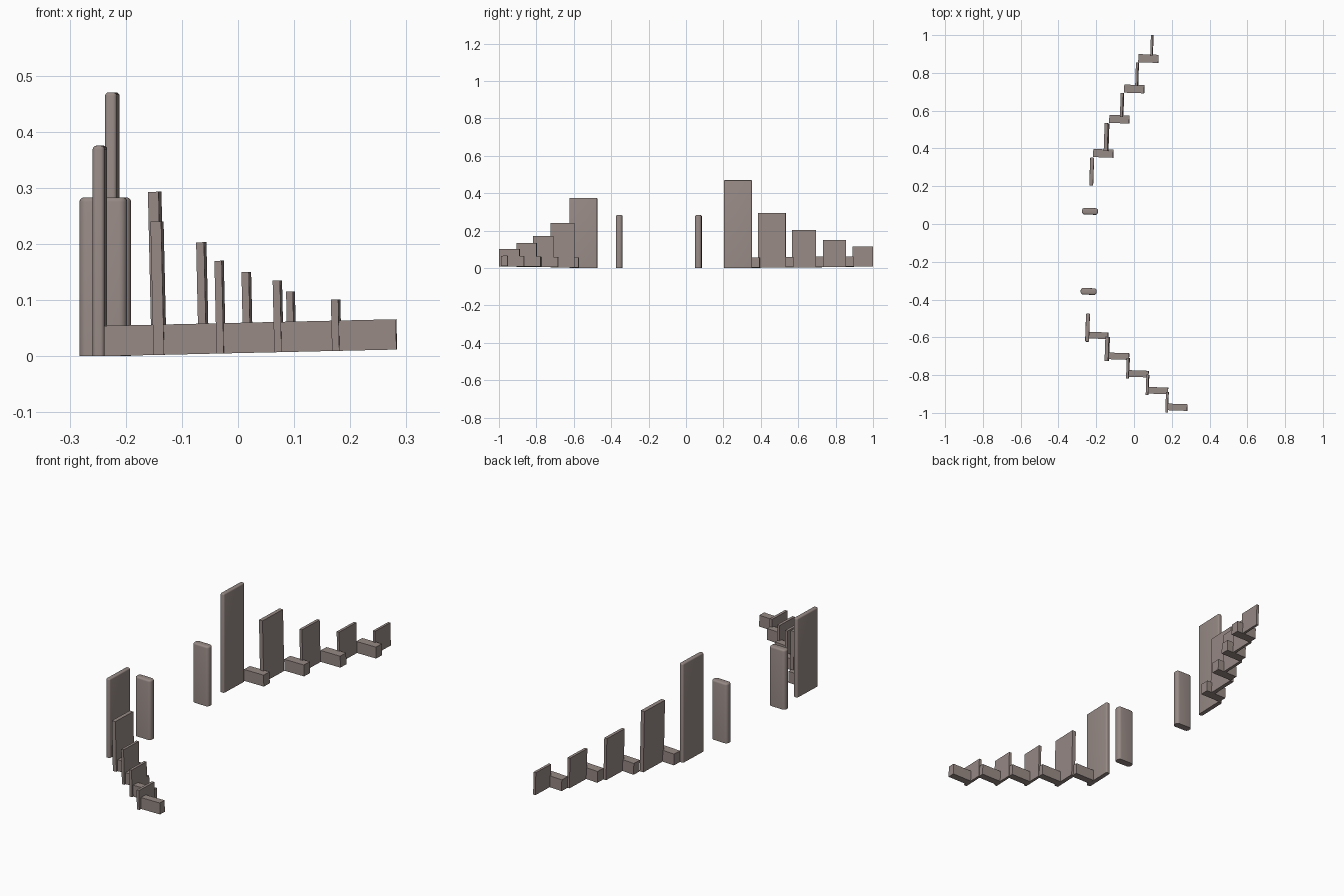
import bpy, bmesh, math
from mathutils import Matrix

if "Cube" in bpy.data.objects:
    bpy.data.objects.remove(bpy.data.objects["Cube"])

stone = bpy.data.materials.new("warm grey stone")
stone.diffuse_color = (0.305, 0.25, 0.232, 1)
stone.use_nodes = True
stone.node_tree.nodes["Principled BSDF"].inputs["Base Color"].default_value = stone.diffuse_color

SLOPE = 0.0225            # the ground line climbs gently towards +x
YAW = math.radians(-2)    # both rows are turned slightly


def base_z(x):
    return max(0.0, SLOPE * (x + 0.24))


def finish(name, bm):
    mesh = bpy.data.meshes.new(name)
    bm.to_mesh(mesh)
    bm.free()
    mesh.materials.append(stone)
    ob = bpy.data.objects.new(name, mesh)
    bpy.context.collection.objects.link(ob)
    return ob


def slab(name, x, y, sx, sy, top):
    """Sharp-edged box following the slope, its upper end at height top."""
    z0 = base_z(x)
    bm = bmesh.new()
    bmesh.ops.create_cube(bm, size=1)
    bmesh.ops.translate(bm, verts=bm.verts, vec=(0, 0, 0.5))
    bmesh.ops.scale(bm, verts=bm.verts, vec=(sx, sy, top - z0))
    ob = finish(name, bm)
    ob.matrix_world = (Matrix.Translation((x, y, z0))
                       @ Matrix.Rotation(-SLOPE, 4, 'Y')
                       @ Matrix.Rotation(YAW, 4, 'Z'))
    return ob


def rounded_stone(name, x, y, sx, sy, h, r, top_r, yaw):
    """Upright stone with round vertical corners and a softened top."""
    bm = bmesh.new()

    def ring(inset, z):
        rr = max(r - inset, 0.002)
        verts = []
        for k, (cx, cy) in enumerate(((1, 1), (-1, 1), (-1, -1), (1, -1))):
            for i in range(6):
                a = math.pi / 2 * (k + i / 5)
                verts.append(bm.verts.new((
                    cx * (sx / 2 - inset - rr) + rr * math.cos(a),
                    cy * (sy / 2 - inset - rr) + rr * math.sin(a), z)))
        return verts

    rings = [ring(0, 0)]
    for i in range(4):
        a = math.pi / 2 * i / 3
        rings.append(ring(top_r * (1 - math.cos(a)),
                          h - top_r + top_r * math.sin(a)))
    for lo, hi in zip(rings, rings[1:]):
        n = len(lo)
        for i in range(n):
            j = (i + 1) % n
            bm.faces.new((lo[i], lo[j], hi[j], hi[i]))
    bm.faces.new(rings[-1])
    bm.faces.new(rings[0][::-1])
    ob = finish(name, bm)
    ob.location = (x, y, 0)
    ob.rotation_euler.z = yaw
    bpy.ops.object.select_all(action='DESELECT')
    ob.select_set(True)
    bpy.context.view_layer.objects.active = ob
    bpy.ops.object.shade_smooth_by_angle(angle=math.radians(35))
    return ob


# Gateway: two tall steles and two small pillars
rounded_stone("tall_stele", -0.224, 0.278, 0.021, 0.15, 0.47, 0.007, 0.006, YAW)
rounded_stone("short_stele", -0.246, -0.549, 0.021, 0.15, 0.375, 0.007, 0.006, YAW)
rounded_stone("back_pillar", -0.233, 0.067, 0.085, 0.035, 0.283, 0.014, 0.008, YAW)
rounded_stone("front_pillar", -0.24, -0.357, 0.085, 0.035, 0.283, 0.014, 0.008, YAW)

# Back row: wall plates (x, y, thickness, length, top) and low blocks (x, y)
back_walls = [(-0.142, 0.460, 0.019, 0.147, 0.293), (-0.061, 0.631, 0.014, 0.127, 0.203),
              (0.018, 0.794, 0.013, 0.124, 0.150), (0.096, 0.945, 0.012, 0.110, 0.115)]
back_blocks = [(-0.162, 0.374), (-0.077, 0.555), (0.002, 0.715), (0.077, 0.876)]

# Front row, stepping down the other way
front_walls = [(-0.139, -0.661, 0.019, 0.128, 0.240), (-0.030, -0.763, 0.013, 0.109, 0.170),
               (0.073, -0.852, 0.013, 0.108, 0.135), (0.176, -0.944, 0.013, 0.110, 0.101)]
front_blocks = [(-0.189, -0.590), (-0.078, -0.700), (0.025, -0.793),
                (0.128, -0.882), (0.230, -0.970)]

for row, walls, blocks, width in (("back", back_walls, back_blocks, 0.043),
                                  ("front", front_walls, front_blocks, 0.035)):
    for i, (x, y, sx, sy, top) in enumerate(walls, 1):
        slab(f"{row}_wall_{i}", x, y, sx, sy, top)
    for i, (x, y) in enumerate(blocks, 1):
        slab(f"{row}_low_block_{i}", x, y, 0.106, width, base_z(x) + 0.054)
